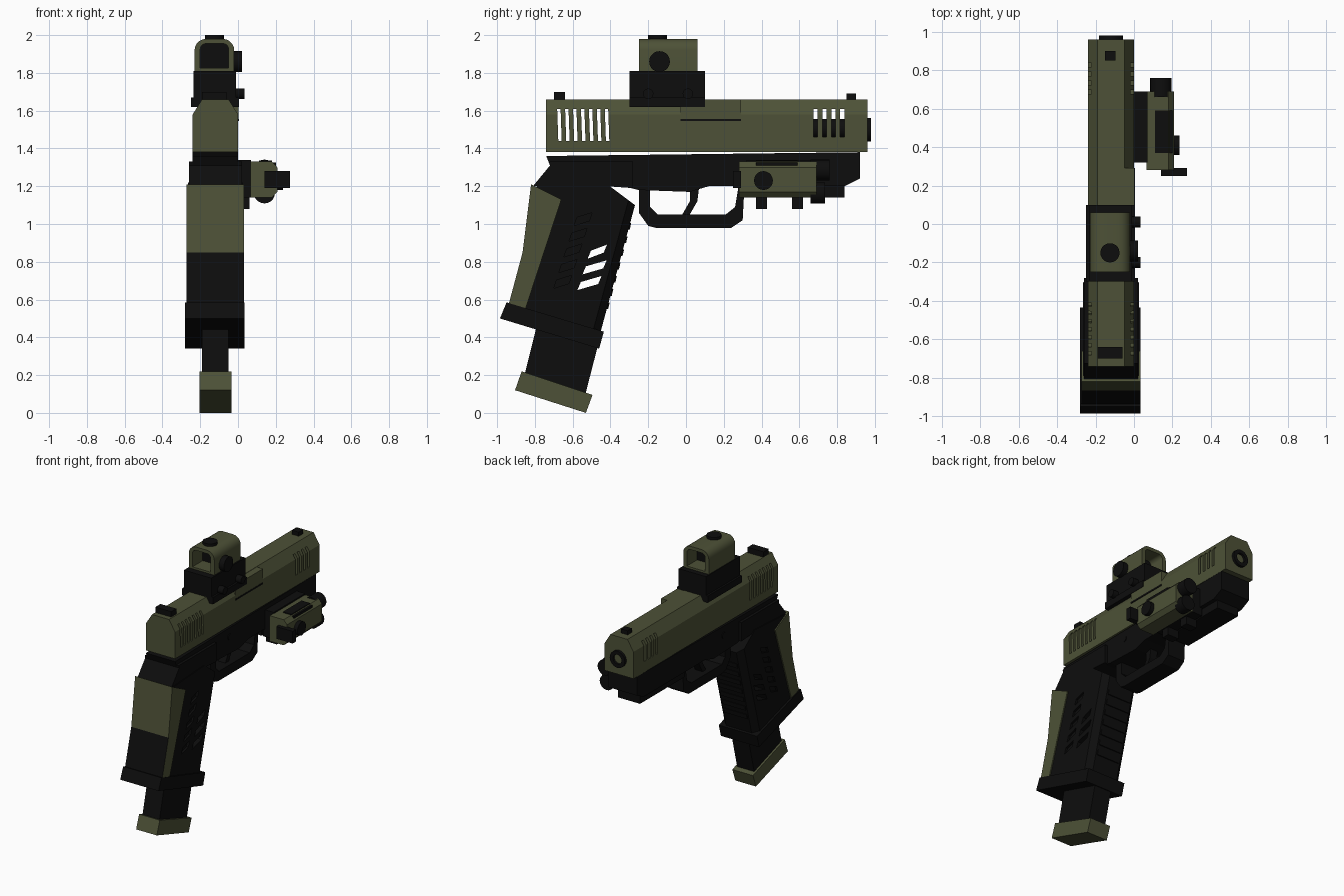
import bpy, bmesh, math
from mathutils import Vector

cube = bpy.data.objects.get("Cube")
if cube:
    bpy.data.objects.remove(cube, do_unlink=True)

CX = -0.12  # centre line of the body


def material(name, rgb):
    m = bpy.data.materials.new(name)
    m.use_nodes = True
    m.diffuse_color = (*rgb, 1)
    bsdf = m.node_tree.nodes["Principled BSDF"]
    bsdf.inputs["Base Color"].default_value = (*rgb, 1)
    bsdf.inputs["Roughness"].default_value = 0.7
    return m


OLIVE = material("olive", (0.075, 0.083, 0.038))
BLACK = material("black", (0.004, 0.004, 0.004))


def finish(name, bm, mats):
    bmesh.ops.recalc_face_normals(bm, faces=bm.faces)
    me = bpy.data.meshes.new(name)
    bm.to_mesh(me)
    bm.free()
    for m in mats:
        me.materials.append(m)
    ob = bpy.data.objects.new(name, me)
    bpy.context.collection.objects.link(ob)
    return ob


def add_prism(bm, pts, a, b, axis="x"):
    """Extrude a profile: (y, z) along x, or (x, z) along y."""
    place = (lambda p: (a, p[0], p[1])) if axis == "x" else (lambda p: (p[0], a, p[1]))
    face = bm.faces.new([bm.verts.new(place(p)) for p in pts])
    new = bmesh.ops.extrude_face_region(bm, geom=[face])["geom"]
    step = Vector((b - a, 0, 0) if axis == "x" else (0, b - a, 0))
    bmesh.ops.translate(bm, vec=step, verts=[v for v in new if isinstance(v, bmesh.types.BMVert)])


def prism(name, pts, a, b, mat, axis="x"):
    bm = bmesh.new()
    add_prism(bm, pts, a, b, axis)
    return finish(name, bm, [mat])


def rect(u0, u1, v0, v1):
    return [(u0, v0), (u1, v0), (u1, v1), (u0, v1)]


def box(name, x, y, z, mat):
    return prism(name, rect(*y, *z), *x, mat)


def cylinder(name, centre, r, depth, axis, mat, sides=20):
    bm = bmesh.new()
    bmesh.ops.create_cone(bm, cap_ends=True, segments=sides, radius1=r, radius2=r, depth=depth)
    ob = finish(name, bm, [mat])
    turn = {"x": (0, math.pi / 2, 0), "y": (math.pi / 2, 0, 0), "z": (0, 0, 0)}
    ob.rotation_euler = turn[axis]
    ob.location = centre
    return smooth(ob)


def smooth(ob):
    bpy.ops.object.select_all(action="DESELECT")
    ob.select_set(True)
    bpy.context.view_layer.objects.active = ob
    bpy.ops.object.shade_smooth_by_angle(angle=math.radians(35))
    return ob


def cut(ob, cutter):
    mod = ob.modifiers.new("cut", "BOOLEAN")
    mod.operation, mod.solver, mod.object = "DIFFERENCE", "EXACT", cutter
    bpy.context.view_layer.update()
    me = bpy.data.meshes.new_from_object(ob.evaluated_get(bpy.context.evaluated_depsgraph_get()))
    ob.modifiers.clear()
    ob.data = me
    bpy.data.objects.remove(cutter, do_unlink=True)


# Slide with chamfered top and through slots
slide = prism("slide", [(-0.24, 1.38), (0, 1.38), (0, 1.58), (-0.05, 1.66), (-0.19, 1.66), (-0.24, 1.58)],
              -0.74, 0.96, OLIVE, "y")
bm = bmesh.new()
for i in range(7):
    y = -0.68 + i * 0.042
    add_prism(bm, [(y + 0.004, 1.44), (y + 0.022, 1.44), (y + 0.016, 1.61), (y - 0.002, 1.61)], -0.4, 0.2)
for i in range(4):
    y = 0.675 + i * 0.047
    add_prism(bm, rect(y, y + 0.022, 1.46, 1.61), -0.4, 0.2)
add_prism(bm, rect(CX - 0.03, CX + 0.03, 1.475, 1.535), 0.95, 1.2, "y")
cut(slide, finish("slot_cutter", bm, [OLIVE]))
box("ejection_block", (-0.07, 0.002), (-0.03, 0.29), (1.555, 1.658), OLIVE)
box("ejection_lip", (-0.07, 0.004), (-0.03, 0.29), (1.545, 1.557), BLACK)
box("rear_sight", (-0.19, -0.06), (-0.70, -0.64), (1.65, 1.70), BLACK)
box("front_sight", (-0.15, -0.095), (0.85, 0.90), (1.65, 1.69), BLACK)

# Barrel with a ringed muzzle
cylinder("barrel", (CX, 0.78, 1.505), 0.052, 0.34, "y", BLACK)
muzzle = cylinder("muzzle_ring", (CX, 0.94, 1.5), 0.062, 0.08, "y", BLACK, 24)
cut(muzzle, cylinder("bore_cutter", (CX, 0.98, 1.5), 0.035, 0.06, "y", BLACK, 24))
cylinder("muzzle_bore", (CX, 0.957, 1.5), 0.035, 0.012, "y", OLIVE)

# Frame, trigger and guard
prism("frame", [(-0.74, 1.36), (0.92, 1.38), (0.92, 1.24), (0.84, 1.2), (0.12, 1.2), (0.02, 1.17),
                (-0.25, 1.18), (-0.42, 1.22), (-0.8, 1.21), (-0.72, 1.31)], -0.24, 0.0, BLACK)
prism("frame_rear", [(-0.725, 1.33), (-0.28, 1.33), (-0.28, 1.19), (-0.42, 1.2), (-0.81, 1.2), (-0.72, 1.31)],
      -0.26, 0.02, BLACK)
prism("trigger_guard", [(-0.25, 1.19), (-0.25, 1.06), (-0.2, 0.99), (-0.16, 0.98), (0.24, 0.98), (0.3, 1.02),
                        (0.31, 1.21), (0.28, 1.21), (0.26, 1.09), (0.21, 1.05), (-0.15, 1.05), (-0.19, 1.09),
                        (-0.19, 1.19)], -0.19, -0.05, BLACK)
prism("trigger", [(0.02, 1.2), (0.07, 1.2), (0.06, 1.12), (0.02, 1.05), (-0.02, 1.05), (0.02, 1.12)],
      -0.15, -0.09, BLACK)
box("accessory_rail", (-0.21, -0.03), (0.32, 0.84), (1.14, 1.22), BLACK)
cylinder("frame_pin", (CX, -0.1, 1.3), 0.022, 0.25, "x", BLACK, 12)

# Grip: front edges chamfered, slanted slots cut in
bm = bmesh.new()
add_prism(bm, [(-0.79, 1.2), (-0.43, 1.22), (-0.27, 1.1), (-0.46, 0.40), (-0.93, 0.55), (-0.82, 0.85)], -0.265, 0.025)
front = [e for e in bm.edges if abs(e.verts[0].co.x - e.verts[1].co.x) < 0.01
         and all(v.co.y > -0.47 and v.co.z < 1.15 for v in e.verts)]
bmesh.ops.bevel(bm, geom=front, offset=0.04, segments=1, affect="EDGES")
grip = finish("grip", bm, [BLACK])
bm = bmesh.new()
for i in range(3):
    y, z = -0.575 + i * 0.027, 0.65 + i * 0.083
    w = 0.11 if i < 2 else 0.085
    add_prism(bm, [(y, z), (y + w, z + 0.032), (y + w + 0.018, z + 0.075), (y + 0.018, z + 0.043)], -0.4, 0.2)
for i in range(5):
    y, z = -0.70 + i * 0.027, 0.66 + i * 0.083
    for x in (-0.3, 0.01):
        add_prism(bm, [(y, z), (y + 0.08, z + 0.025), (y + 0.095, z + 0.068), (y + 0.015, z + 0.043)], x, x + 0.05)
cut(grip, finish("grip_cutter", bm, [BLACK]))
for i in range(7):
    y, z = -0.31 - i * 0.019, 0.97 - i * 0.07
    prism("grip_rib", [(y - 0.03, z), (y + 0.012, z), (y + 0.02, z + 0.035), (y - 0.02, z + 0.035)],
          -0.215, -0.025, BLACK)

# Backstrap: olive, with a black lower rear face
strap = prism("backstrap", [(-0.82, 1.21), (-0.66, 1.13), (-0.85, 0.55), (-0.94, 0.57), (-0.865, 0.85)],
              -0.273, 0.033, OLIVE)
strap.data.materials.append(BLACK)
for f in strap.data.polygons:
    if f.normal.y < -0.5 and f.center.z < 0.85:
        f.material_index = 1

# Magazine well and magazine
prism("magazine_well", [(-0.95, 0.585), (-0.985, 0.5), (-0.46, 0.34), (-0.435, 0.43)], -0.28, 0.035, BLACK)
prism("magazine", [(-0.78, 0.5), (-0.86, 0.18), (-0.535, 0.09), (-0.45, 0.42)], -0.19, -0.05, BLACK)
prism("magazine_base", [(-0.87, 0.22), (-0.905, 0.12), (-0.53, 0), (-0.495, 0.095)], -0.205, -0.035, OLIVE)

# Optic: mount, hollow rounded hood, lens and knobs
box("optic_clamp", (-0.25, 0.005), (-0.30, 0.10), (1.62, 1.67), BLACK)
box("optic_mount", (-0.235, -0.01), (-0.30, 0.10), (1.67, 1.81), BLACK)
OX = -0.125


def arch(half, bottom, top, r):
    pts = [(OX - half, bottom), (OX + half, bottom)]
    for side, start in ((1, 0), (-1, 90)):
        for k in range(6):
            t = math.radians(start + k * 18)
            pts.append((OX + side * (half - r) + r * math.cos(t), top - r + r * math.sin(t)))
    return pts


hood = prism("optic_hood", arch(0.105, 1.80, 1.98, 0.06), -0.25, 0.06, OLIVE, "y")
cut(hood, prism("hood_cutter", arch(0.075, 1.825, 1.955, 0.03), -0.4, 0.2, OLIVE, "y"))
smooth(hood)
prism("optic_lens", arch(0.076, 1.824, 1.956, 0.03), -0.13, -0.06, BLACK, "y")
cylinder("optic_top_knob", (OX, -0.15, 1.985), 0.05, 0.03, "z", BLACK)
cylinder("optic_side_knob", (0, -0.14, 1.86), 0.055, 0.04, "x", BLACK)
for y in (-0.2, 0.01):
    cylinder("mount_screw", (0.01, y, 1.69), 0.028, 0.05, "x", BLACK, 12)

# Side light: mount, body, twin lenses, knob and switch
box("light_mount", (-0.02, 0.07), (0.32, 0.69), (1.14, 1.34), BLACK)
for y in (0.40, 0.59):
    box("mount_lug", (-0.03, 0.06), (y - 0.03, y + 0.03), (1.08, 1.15), BLACK)
prism("light_body", [(0.065, 1.14), (0.18, 1.14), (0.208, 1.17), (0.208, 1.30), (0.18, 1.33), (0.065, 1.33)],
      0.28, 0.69, OLIVE, "y")
box("light_top_plate", (0.11, 0.18), (0.37, 0.59), (1.328, 1.336), BLACK)
box("light_slope_plate", (0.175, 0.2), (0.37, 0.59), (1.29, 1.325), BLACK)
for z, end in ((1.285, 0.76), (1.165, 0.735)):
    cylinder("light_lens", (0.14, (0.66 + end) / 2, z), 0.056, end - 0.66, "y", BLACK)
cylinder("light_knob", (0.22, 0.41, 1.23), 0.05, 0.035, "x", BLACK)
box("light_switch", (0.14, 0.275), (0.25, 0.29), (1.19, 1.28), BLACK)
